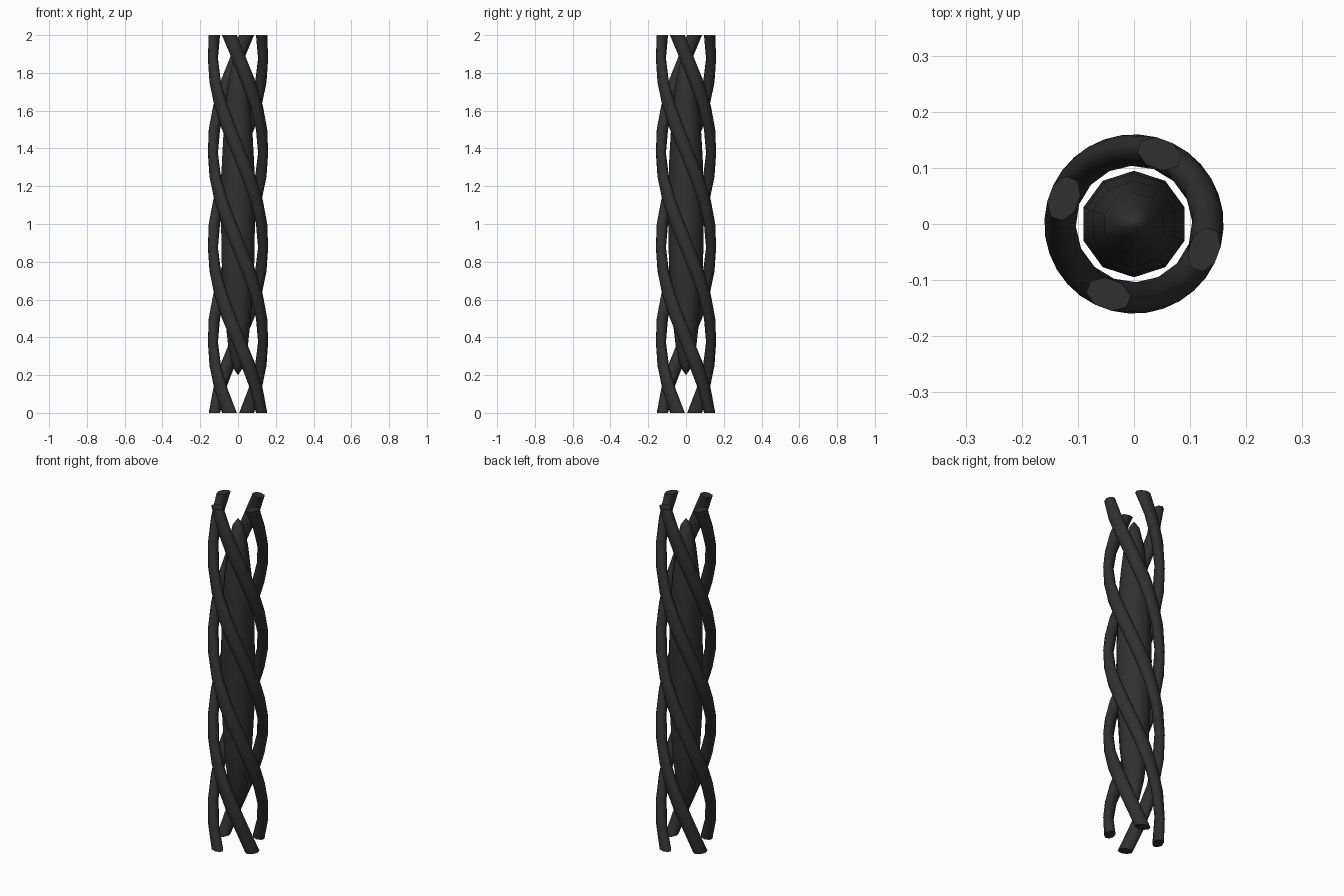
import bpy, bmesh
from math import sin, cos, pi, radians

if "Cube" in bpy.data.objects:
    bpy.data.objects.remove(bpy.data.objects["Cube"])

mat = bpy.data.materials.new("dark_metal")
mat.diffuse_color = (0.03, 0.03, 0.03, 1)
mat.use_nodes = True
mat.node_tree.nodes["Principled BSDF"].inputs["Base Color"].default_value = mat.diffuse_color


def loft(name, rings, smooth_angle):
    """Skin a stack of equal-sized rings and cap both ends."""
    bm = bmesh.new()
    loops = [[bm.verts.new(p) for p in ring] for ring in rings]
    n = len(loops[0])
    for a, b in zip(loops, loops[1:]):
        for i in range(n):
            j = (i + 1) % n
            bm.faces.new((a[i], a[j], b[j], b[i]))
    bm.faces.new(loops[0][::-1])
    bm.faces.new(loops[-1])
    bmesh.ops.remove_doubles(bm, verts=bm.verts, dist=1e-5)
    bmesh.ops.recalc_face_normals(bm, faces=bm.faces)
    mesh = bpy.data.meshes.new(name)
    bm.to_mesh(mesh)
    bm.free()
    mesh.materials.append(mat)
    ob = bpy.data.objects.new(name, mesh)
    bpy.context.collection.objects.link(ob)
    bpy.ops.object.select_all(action='DESELECT')
    ob.select_set(True)
    bpy.context.view_layer.objects.active = ob
    bpy.ops.object.shade_smooth_by_angle(angle=radians(smooth_angle))
    return ob


# Four twisted strands, one left-handed turn over the full height
HEIGHT, STEPS, SIDES = 2.0, 16, 8
MID_R, HALF_RADIAL, HALF_TANGENT = 0.133, 0.026, 0.038


def strand_ring(start, t):
    a = start - 2 * pi * t
    ring = []
    for k in range(SIDES):
        s = (k + 0.5) * 2 * pi / SIDES
        r = MID_R + HALF_RADIAL * cos(s) / cos(pi / SIDES)
        d = HALF_TANGENT * sin(s) / cos(pi / SIDES)
        ring.append((r * cos(a) - d * sin(a), r * sin(a) + d * cos(a), HEIGHT * t))
    return ring


for q in range(4):
    start = radians(-110 + 90 * q)
    loft(f"twisted_strand_{q + 1}",
         [strand_ring(start, i / STEPS) for i in range(STEPS + 1)], 55)

# Ten-sided spindle core, a stretched ball with pointed ends
CORE_R, CORE_LOW, CORE_HIGH, CORE_RINGS = 0.095, 0.2, 1.9, 10
mid, half = (CORE_LOW + CORE_HIGH) / 2, (CORE_HIGH - CORE_LOW) / 2
core = []
for i in range(CORE_RINGS + 1):
    p = pi * i / CORE_RINGS
    r = max(CORE_R * sin(p), 0.0005)
    core.append([(r * cos(2 * pi * (k + 0.5) / 10), r * sin(2 * pi * (k + 0.5) / 10),
                  mid - half * cos(p)) for k in range(10)])
loft("spindle_core", core, 60)
